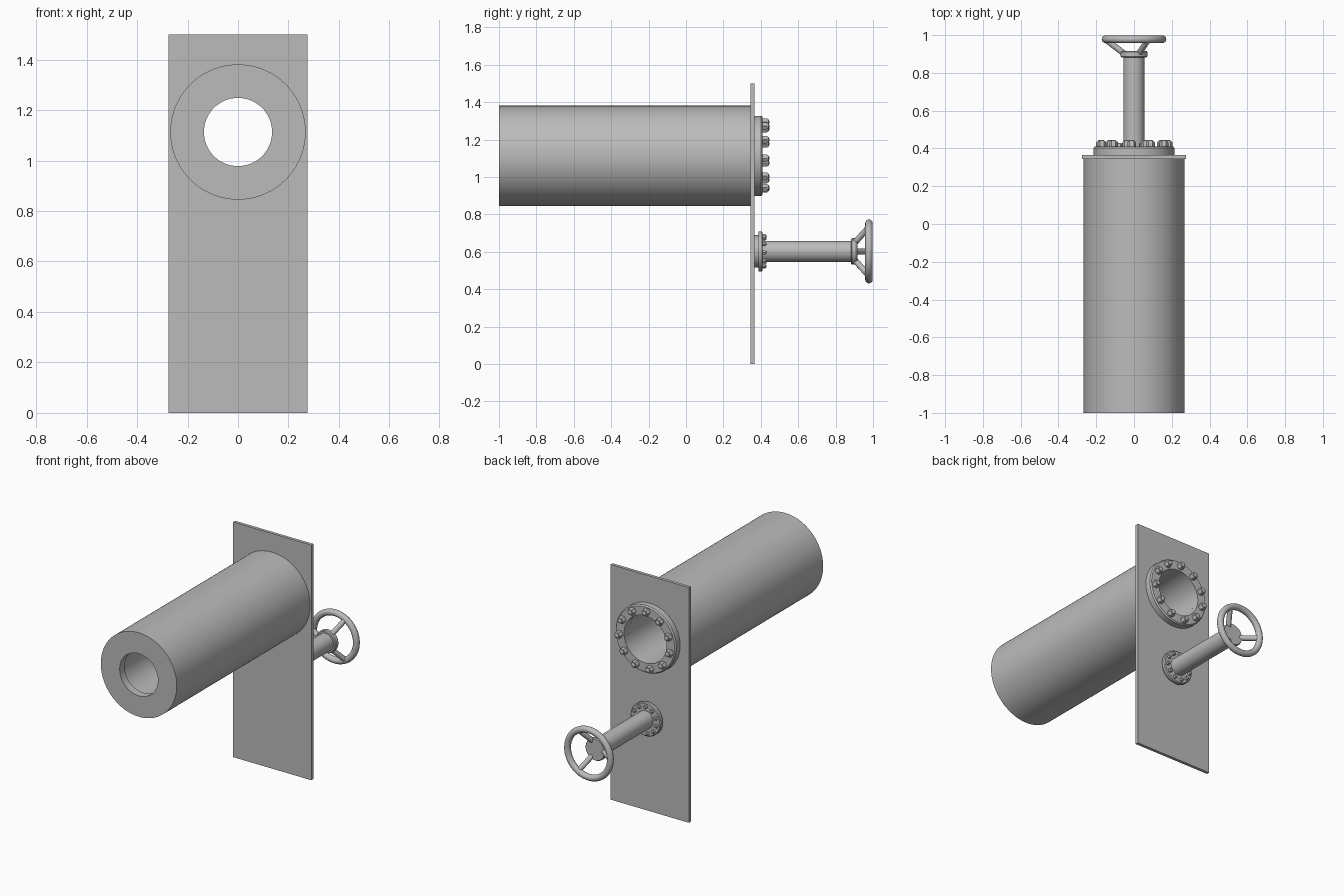
import bpy
import bmesh
from math import sin, cos, pi, radians
from mathutils import Vector

cube = bpy.data.objects.get("Cube")
if cube:
    bpy.data.objects.remove(cube, do_unlink=True)

steel = bpy.data.materials.new("grey steel")
steel.use_nodes = True
GREY = (0.5, 0.5, 0.5, 1)
steel.diffuse_color = GREY
steel.node_tree.nodes["Principled BSDF"].inputs["Base Color"].default_value = GREY

PIPE = Vector((0, 0, 1.113))
VALVE = Vector((0, 0, 0.602))


def finish(name, bm, smooth=True):
    bmesh.ops.recalc_face_normals(bm, faces=bm.faces)
    mesh = bpy.data.meshes.new(name)
    bm.to_mesh(mesh)
    bm.free()
    obj = bpy.data.objects.new(name, mesh)
    bpy.context.collection.objects.link(obj)
    mesh.materials.append(steel)
    if smooth:
        bpy.ops.object.select_all(action='DESELECT')
        obj.select_set(True)
        bpy.context.view_layer.objects.active = obj
        bpy.ops.object.shade_smooth_by_angle(angle=radians(35))
    return obj


def lathe(bm, profile, centre, sides=64, closed=False):
    """Turn (radius, y) points around the y axis through centre."""
    rings = []
    for r, y in profile:
        count = sides if r > 0 else 1
        rings.append([bm.verts.new(centre + Vector((r * cos(2 * pi * i / sides), y,
                                                    r * sin(2 * pi * i / sides))))
                      for i in range(count)])
    pairs = list(zip(rings, rings[1:]))
    if closed:
        pairs.append((rings[-1], rings[0]))
    for a, b in pairs:
        for i in range(sides):
            j = (i + 1) % sides
            quad = [a[i % len(a)], a[j % len(a)], b[j % len(b)], b[i % len(b)]]
            bm.faces.new(list(dict.fromkeys(quad)))


def turned(name, profile, centre, sides=64, closed=False):
    bm = bmesh.new()
    lathe(bm, profile, centre, sides, closed)
    return finish(name, bm)


def bolt_circle(name, centre, radius, count, start, y, size, height):
    """Hexagonal nuts with domed stud ends, spaced evenly around a flange."""
    bm = bmesh.new()
    for i in range(count):
        a = radians(start) + 2 * pi * i / count
        c = centre + Vector((radius * cos(a), y, radius * sin(a)))
        lathe(bm, [(0, -0.002), (size, -0.002), (size, height * 0.6),
                   (size * 0.85, height * 0.75), (0, height * 0.75)], c, 6)
        lathe(bm, [(size * 0.65, height * 0.7), (size * 0.6, height * 0.88),
                   (size * 0.35, height * 0.97), (0, height)], c, 12)
    return finish(name, bm)


# Wall plate with a round opening where the pipe passes through
bm = bmesh.new()
bmesh.ops.create_cube(bm, size=1)
bmesh.ops.scale(bm, vec=(0.552, 0.02, 1.5), verts=bm.verts)
bmesh.ops.translate(bm, vec=(0, 0.355, 0.75), verts=bm.verts)
plate = finish("wall_plate", bm, smooth=False)
cutter = turned("opening_cutter", [(0, 0.3), (0.15, 0.3), (0.15, 0.42), (0, 0.42)], PIPE)
cutter.hide_render = True
cutter.hide_viewport = True
cut = plate.modifiers.new("opening", 'BOOLEAN')
cut.object = cutter
cut.solver = 'EXACT'
bpy.context.view_layer.update()
baked = bpy.data.meshes.new_from_object(
    plate.evaluated_get(bpy.context.evaluated_depsgraph_get()))
plate.modifiers.clear()
plate.data = baked
bpy.data.objects.remove(cutter, do_unlink=True)

# Thick pipe with a narrower lip at its front end
turned("thick_pipe", [(0.268, 0.347), (0.268, -1), (0.135, -1), (0.135, -0.95),
                      (0.15, -0.95), (0.15, 0.347)], PIPE, 96, closed=True)

# Pipe flange and its bolts
turned("pipe_flange", [(0.15, 0.362), (0.214, 0.362), (0.214, 0.402),
                       (0.207, 0.41), (0.15, 0.41)], PIPE, 96, closed=True)
bolt_circle("pipe_flange_bolts", PIPE, 0.181, 11, 94, 0.41, 0.023, 0.036)

# Valve base, flange, stem and hub
turned("valve_base", [(0, 0.36), (0.087, 0.36), (0.087, 0.39), (0, 0.39)], VALVE)
turned("valve_flange", [(0, 0.387), (0.107, 0.387), (0.107, 0.405),
                        (0.102, 0.41), (0, 0.41)], VALVE)
bolt_circle("valve_flange_bolts", VALVE, 0.084, 11, 94, 0.41, 0.012, 0.02)
turned("valve_stem", [(0, 0.4), (0.056, 0.4), (0.056, 0.89), (0, 0.89)], VALVE, 48)
turned("wheel_hub", [(0, 0.882), (0.066, 0.882), (0.071, 0.888), (0.071, 0.91),
                     (0.066, 0.917), (0, 0.917)], VALVE, 48)

# Handwheel rim
turned("wheel_rim", [(0.151 + 0.02 * cos(2 * pi * i / 16), 0.978 + 0.02 * sin(2 * pi * i / 16))
                     for i in range(16)], VALVE, 64, closed=True)

# Three slanted spokes from hub to rim
bm = bmesh.new()
for angle in (60, 180, 300):
    out = Vector((cos(radians(angle)), 0, sin(radians(angle))))
    start = VALVE + out * 0.05 + Vector((0, 0.9, 0))
    end = VALVE + out * 0.147 + Vector((0, 0.975, 0))
    along = end - start
    made = bmesh.ops.create_cone(bm, cap_ends=True, segments=16, radius1=0.016,
                                 radius2=0.016, depth=along.length)
    turn = along.to_track_quat('Z', 'Y').to_matrix()
    bmesh.ops.rotate(bm, cent=(0, 0, 0), matrix=turn, verts=made["verts"])
    bmesh.ops.translate(bm, vec=(start + end) / 2, verts=made["verts"])
finish("wheel_spokes", bm)
